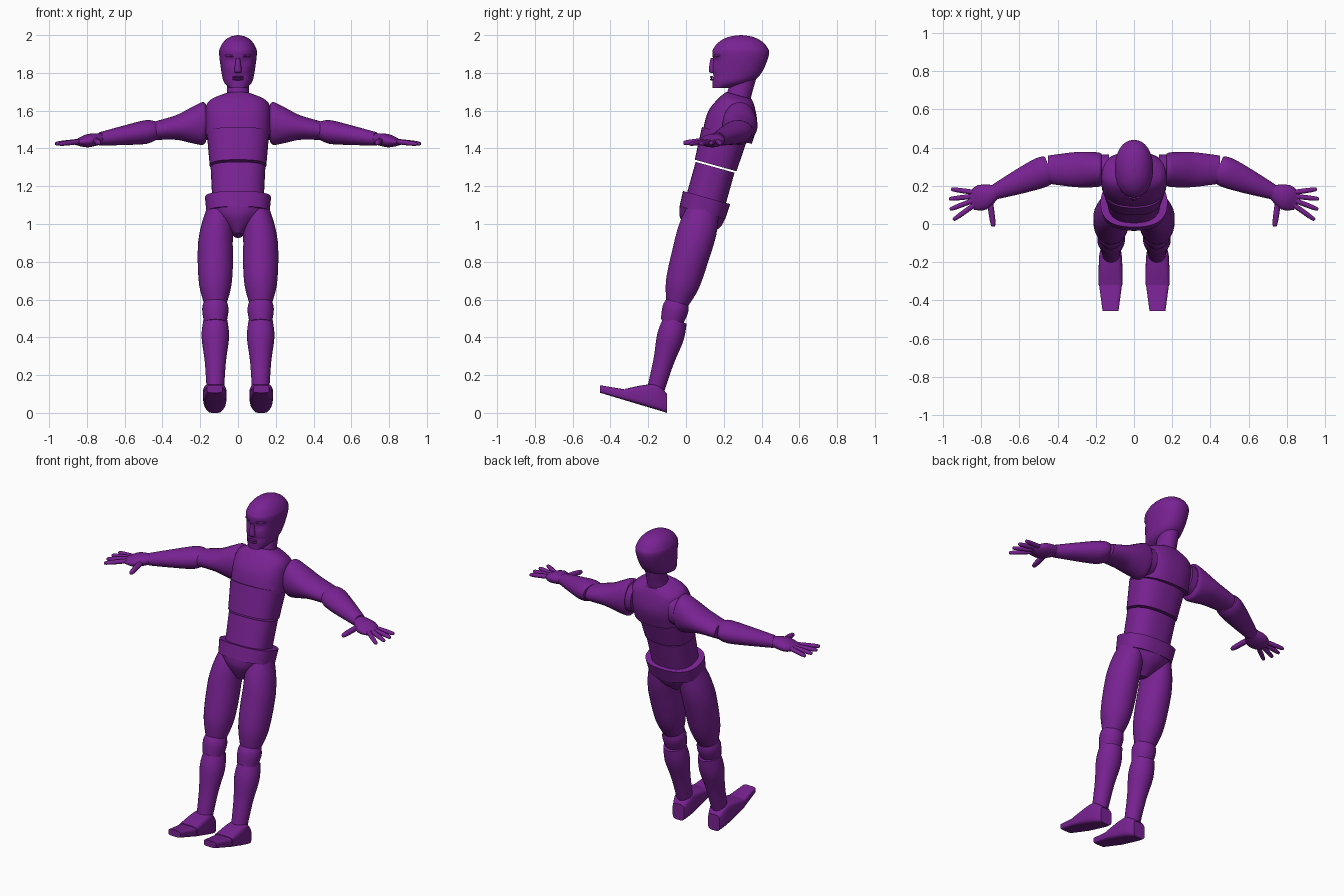
import bpy, bmesh, math
from mathutils import Vector

default_cube = bpy.data.objects.get("Cube")
if default_cube:
    bpy.data.objects.remove(default_cube)

purple = bpy.data.materials.new("purple")
purple.use_nodes = True
purple.diffuse_color = (.19, .016, .29, 1)
shader = purple.node_tree.nodes["Principled BSDF"]
shader.inputs["Base Color"].default_value = purple.diffuse_color

RIGHTWARD, DEPTH, UP = Vector((1, 0, 0)), Vector((0, 1, 0)), Vector((0, 0, 1))
LEAN = math.radians(15.5)
LEANED_DEPTH = Vector((0, math.cos(LEAN), -math.sin(LEAN)))


def smooth_path(points, steps):
    """Catmull-Rom interpolation through the given rings."""
    points = [Vector(point) for point in points]
    last = len(points) - 1
    result = []
    for index in range(last):
        start, end = points[index], points[index + 1]
        leaving = (end - points[max(index - 1, 0)]) / 2
        arriving = (points[min(index + 2, last)] - start) / 2
        for step in range(steps):
            t = step / steps
            ease = t * t * (3 - 2 * t)
            result.append(start.lerp(end, ease) + leaving * t * (1 - t) ** 2
                          - arriving * t * t * (1 - t))
    result.append(points[last])
    return result


def loft(name, centre_line, rings, u=RIGHTWARD, v=DEPTH, sides=28, power=2,
         steps=4, mirror=False, sculpt=None):
    """Skin rings of (station, radius along u, radius along v)."""
    bm = bmesh.new()
    loops = []
    for station, radius_u, radius_v in smooth_path(rings, steps):
        centre = centre_line(station, radius_v)
        loop = []
        for corner in range(sides):
            angle = math.tau * (corner + .5) / sides
            c, s = math.cos(angle), math.sin(angle)
            across = math.copysign(abs(c) ** (2 / power), c) * radius_u
            along = math.copysign(abs(s) ** (2 / power), s) * radius_v
            point = centre + u * across + v * along
            if sculpt:
                sculpt(point)
            loop.append(bm.verts.new(point))
        loops.append(loop)
    for lower, upper in zip(loops, loops[1:]):
        for corner in range(sides):
            following = (corner + 1) % sides
            bm.faces.new((lower[corner], lower[following], upper[following], upper[corner]))
    bm.faces.new(loops[0])
    bm.faces.new(loops[-1])
    bmesh.ops.recalc_face_normals(bm, faces=bm.faces)
    mesh = bpy.data.meshes.new(name)
    bm.to_mesh(mesh)
    bm.free()
    mesh.materials.append(purple)
    part = bpy.data.objects.new(name, mesh)
    bpy.context.collection.objects.link(part)
    bpy.ops.object.select_all(action="DESELECT")
    part.select_set(True)
    bpy.context.view_layer.objects.active = part
    bpy.ops.object.shade_smooth_by_angle(angle=math.radians(40))
    if mirror:
        part.modifiers.new("mirror", "MIRROR")


# Centre lines: where a ring sits for a given station
def spine(z, radius, shift=0):
    return Vector((0, .28 * z - .21 + shift, z))


def upper_spine(z, radius):
    return spine(z, radius, shift=.02)


def leg_line(z, radius):
    return spine(z, radius) + RIGHTWARD * (.12 - .1 * max(0, z - .9))


def shin_line(z, radius):
    return spine(z, radius, shift=.015) + RIGHTWARD * .12


def foot_line(y, radius):
    return Vector((.123, y, radius - .3 * (y + .1)))


def arm_line(x, radius):
    return Vector((x, .285 - .42 * max(0, x - .45), 1.56 - .15 * x))


def head_line(z, radius):
    return Vector((0, .29 if z >= 1.9 else .14 + radius, z))


def nose_line(z, radius):
    return Vector((0, .144, z))


def face_line(height, depth):
    return lambda x, radius: Vector((x, depth + 6 * x * x, height))


def press_features(point):
    """Press the eye sockets and mouth into the front of the head."""
    if point.y < .24:
        eye = math.hypot((abs(point.x) - .04) / .026, (point.z - 1.865) / .02)
        mouth = math.hypot(point.x / .05, (point.z - 1.785) / .012)
        point.y += .014 * math.exp(-eye ** 2) + .006 * math.exp(-mouth ** 2)


# Head with a domed crown
jaw = [(1.72, .045, .045), (1.75, .074, .1), (1.8, .087, .13), (1.9, .1, .15)]
crown = []
for step in range(1, 5):
    rise = math.radians(22 * step)
    crown.append((1.9 + .1 * math.sin(rise), .1 * math.cos(rise), .15 * math.cos(rise)))
loft("head", head_line, jaw + crown, sides=48, power=2.15, steps=7, sculpt=press_features)
loft("nose", nose_line, [(1.88, .01, .014), (1.815, .02, .024), (1.8, .016, .014)], sides=16)
lip_rings = [(-.03, .004, .003), (0, .008, .006), (.03, .004, .003)]
for name, height in (("upper_lip", 1.778), ("lower_lip", 1.766)):
    loft(name, face_line(height, .135), lip_rings, u=DEPTH, v=UP, sides=10)
loft("brow", face_line(1.89, .15), [(.01, .008, .006), (.04, .01, .007), (.07, .006, .004)],
     u=DEPTH, v=UP, sides=10, mirror=True)

# Neck and torso shells
torso_style = dict(v=LEANED_DEPTH, sides=40, power=2.5)
loft("neck", upper_spine, [(1.63, .066, .07), (1.7, .058, .064), (1.8, .058, .064)],
     v=LEANED_DEPTH)
loft("chest", upper_spine,
     [(1.46, .17, .135), (1.56, .173, .135), (1.64, .16, .1), (1.68, .08, .07)], **torso_style)
loft("ribs", spine, [(1.48, .165, .125), (1.31, .15, .115)], **torso_style)
loft("waist", spine, [(1.3, .145, .107), (1.12, .136, .107)], **torso_style)
loft("hip_belt", spine, [(1.14, .175, .13), (1.06, .167, .126)], **torso_style)
loft("briefs", spine, [(1.06, .165, .125), (1.01, .11, .11), (.94, .025, .05)],
     v=LEANED_DEPTH, sides=40)

# Legs
leg_style = dict(v=LEANED_DEPTH, mirror=True)
loft("thigh", leg_line, [(1.08, .065, .085), (.97, .087, .103), (.82, .094, .1),
                         (.68, .086, .09), (.58, .06, .06)], **leg_style)
loft("knee", leg_line, [(.6, .056, .056), (.55, .07, .07), (.48, .06, .06)], **leg_style)
loft("shin", shin_line, [(.49, .064, .064), (.4, .073, .072), (.27, .056, .055),
                         (.1, .045, .045)], **leg_style)

# Feet, blocky with a separate toe cap
foot_style = dict(v=UP, power=4.5, mirror=True)
loft("foot", foot_line, [(-.1, .04, .05), (-.15, .057, .067), (-.22, .062, .056),
                         (-.32, .062, .031)], **foot_style)
loft("toe_cap", foot_line, [(-.32, .06, .029), (-.455, .042, .02)], **foot_style)

# Arms
upper_style = dict(u=DEPTH, v=UP, mirror=True)
lower_style = dict(u=Vector((.36, .93, 0)), v=UP, mirror=True)
loft("shoulder_joint", arm_line, [(.13, .08, .09), (.18, .08, .09)], **upper_style)
loft("upper_arm", arm_line, [(.17, .083, .1), (.19, .091, .114), (.26, .094, .09),
                             (.33, .09, .065), (.45, .074, .048)], **upper_style)
loft("forearm", arm_line, [(.44, .072, .05), (.49, .08, .063), (.6, .065, .052),
                           (.73, .04, .036)], **lower_style)
loft("palm", arm_line, [(.715, .033, .028), (.795, .068, .035), (.855, .045, .014)],
     **lower_style)


def digit(name, degrees, length, radius):
    """Tapered digit fanning out from the middle of the palm."""
    angle = math.radians(degrees)
    direction = Vector((math.cos(angle), math.sin(angle), -.1))
    root = arm_line(.76, 0)
    loft(name, lambda distance, size: root + direction * distance,
         [(length * reach, radius * size, radius * size)
          for reach, size in ((.3, 1), (.7, 1), (.95, .8), (1, .4))],
         u=direction.cross(UP).normalized(), v=UP, sides=12, steps=2, mirror=True)


# Fingers and thumb
for index, name in enumerate(("little", "ring", "middle", "index")):
    digit(name + "_finger", 8 - 14.5 * index, .2 + .01 * index, .0135)
digit("thumb", -98, .17, .016)
